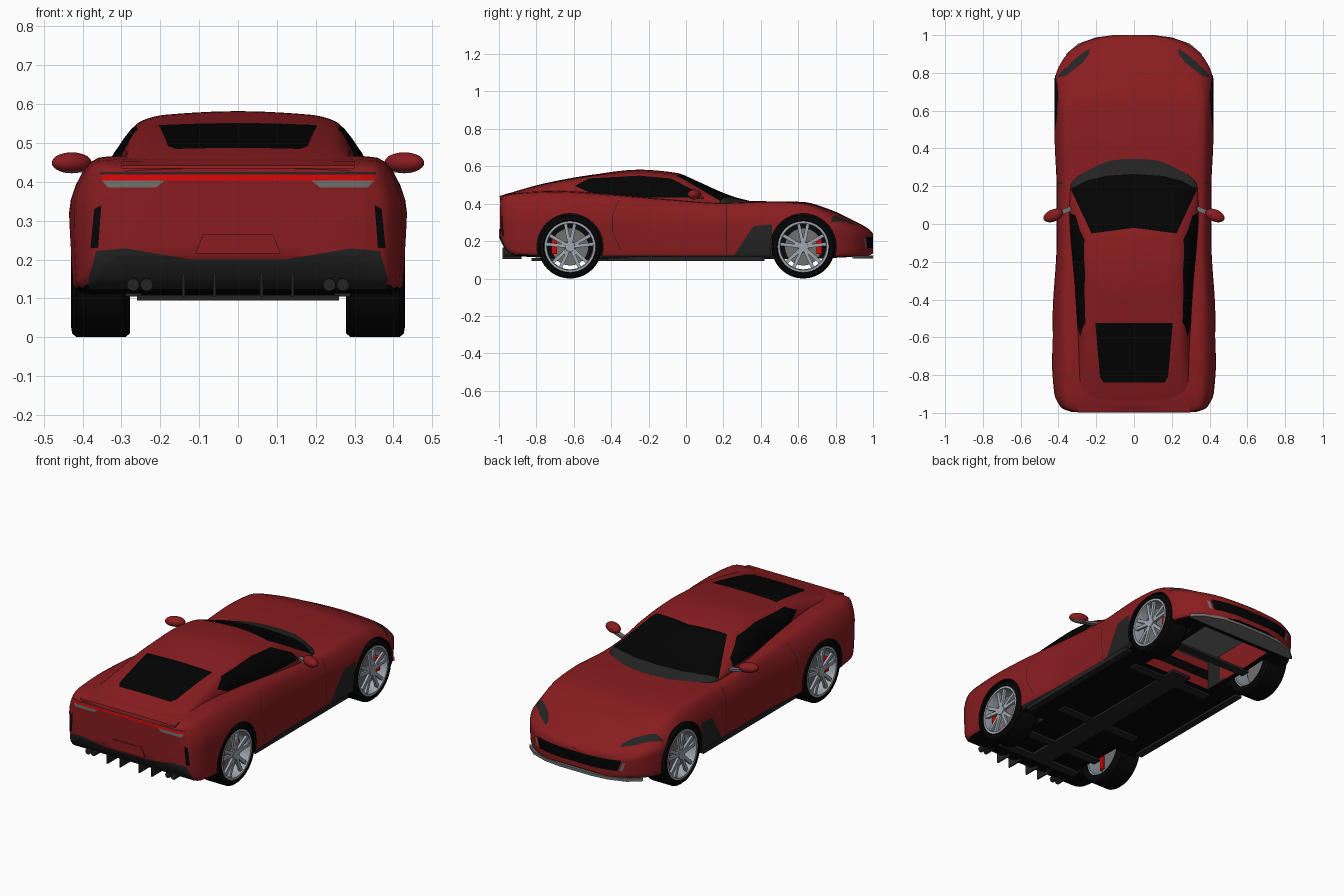
import bpy, bmesh, math
from mathutils import Vector, Matrix

cube = bpy.data.objects.get("Cube")
if cube:
    bpy.data.objects.remove(cube, do_unlink=True)
MATS = []
def material(name, *rgb):
    m = bpy.data.materials.new(name)
    m.use_nodes = True
    m.diffuse_color = (*rgb, 1)
    m.node_tree.nodes["Principled BSDF"].inputs["Base Color"].default_value = (*rgb, 1)
    MATS.append(m)
    return len(MATS) - 1
RED = material("body red", .25, .012, .014)
GLASS = material("black glass", .0008, .0008, .0008)
RUBBER = material("tyre black", .002, .002, .002)
TRIM = material("dark grey trim", .017, .017, .017)
SILVER = material("wheel silver", .35, .39, .44)
LAMP = material("lamp grey", .16, .16, .16)
TAIL = material("tail light red", .68, .002, .002)

def finish(bm, name, mat=None):
    """Make a smooth-shaded object; without mat, faces keep their own colour index."""
    me = bpy.data.meshes.new(name)
    bm.to_mesh(me)
    bm.free()
    for m in MATS if mat is None else [MATS[mat]]:
        me.materials.append(m)
    ob = bpy.data.objects.new(name, me)
    bpy.context.collection.objects.link(ob)
    bpy.ops.object.select_all(action='DESELECT')
    ob.select_set(True)
    bpy.context.view_layer.objects.active = ob
    bpy.ops.object.shade_smooth_by_angle(angle=math.radians(35))
    return ob

def curve_at(ts, rows, t):
    """Smooth interpolation of rows that never overshoots."""
    k = max(0, min(len(ts) - 2, sum(a <= t for a in ts) - 1))
    def slope(i, c):
        return (rows[i + 1][c] - rows[i][c]) / (ts[i + 1] - ts[i])
    def tangent(i, c):
        if i in (0, len(ts) - 1):
            return slope(min(i, len(ts) - 2), c)
        a, b = slope(i - 1, c), slope(i, c)
        return 2 * a * b / (a + b) if a * b > 0 else 0
    h = ts[k + 1] - ts[k]
    u = (t - ts[k]) / h
    return [(1 + 2 * u) * (1 - u) ** 2 * rows[k][c] + u * (1 - u) ** 2 * h * tangent(k, c)
            + u * u * (3 - 2 * u) * rows[k + 1][c] - u * u * (1 - u) * h * tangent(k + 1, c)
            for c in range(len(rows[0]))]

def skin(bm, rings, caps=True):
    vs = [[bm.verts.new(p) for p in r] for r in rings]
    for a, b in zip(vs, vs[1:]):
        for i in range(len(a)):
            bm.faces.new((a[i - 1], a[i], b[i], b[i - 1]))
    if caps:
        bm.faces.new(vs[0])
        bm.faces.new(vs[-1])
    bmesh.ops.recalc_face_normals(bm, faces=bm.faces[:])

def loft(keys, section, count=64, per=5):
    """Loft half sections, mirrored about x = 0, along y."""
    ys, rows, rings = [k[0] for k in keys], [k[1:] for k in keys], []
    mid, half = (ys[0] + ys[-1]) / 2, (ys[-1] - ys[0]) / 2
    for j in range(count + 1):
        y = mid + half * math.sin(math.pi * (j / count - .5))
        pts = section(*curve_at(ys, rows, y))
        pts += [(-x, z) for x, z in pts[-2::-1]]
        ts = [0]
        for a, b in zip(pts, pts[1:]):
            ts.append(ts[-1] + math.dist(a, b))
        flat = [curve_at(ts, pts, a + (b - a) * s / per) for a, b in zip(ts, ts[1:]) for s in range(per)]
        rings.append([(x, y, z) for x, z in flat])
    bm = bmesh.new()
    skin(bm, rings)
    return bm

def paint(bm, axis, poly, mat, facing, sides=(1,)):
    """Cut a convex outline, projected along an axis, into the skin and colour its inside."""
    ax = [i for i in range(3) if i != axis]
    for s in sides:
        pts = [Vector((s * a, b)) for a, b in poly]
        mid = sum(pts, Vector((0, 0))) / len(pts)
        span = [(min(p[i] for p in pts), max(p[i] for p in pts)) for i in (0, 1)]
        planes = []
        for p, q in zip(pts, pts[1:] + pts[:1]):
            n = (q - p).orthogonal().normalized()
            n = -n if n.dot(mid - p) > 0 else n
            co, no = Vector(), Vector()
            for i in (0, 1):
                co[ax[i]], no[ax[i]] = p[i], n[i]
            planes.append((co, no))
        for co, no in planes:
            bm.normal_update()
            faces = [f for f in bm.faces if facing(f) and all(
                min(v.co[a] for v in f.verts) < hi and max(v.co[a] for v in f.verts) > lo
                for a, (lo, hi) in zip(ax, span))]
            geom = faces + list({e for f in faces for e in f.edges}) + list({v for f in faces for v in f.verts})
            bmesh.ops.bisect_plane(bm, geom=geom, dist=1e-5, plane_co=co, plane_no=no)
        bm.normal_update()
        for f in bm.faces:
            c = f.calc_center_median()
            if facing(f) and all((c - co).dot(no) < 1e-5 for co, no in planes):
                f.material_index = mat

def prism(bm, poly, axis, lo, hi):
    skin(bm, [[(*p[:axis], d, *p[axis:]) for p in poly] for d in (lo, hi)])
def mirrored(half):
    return half + [(-a, b) for a, b in half[::-1]]
def box(bm, loc, size, rot=Matrix()):
    bmesh.ops.create_cube(bm, size=1, matrix=Matrix.Translation(loc) @ rot @ Matrix.Diagonal((*size, 1)))
def lathe(bm, profile, centre, steps=40, closed=True):
    """Spin (x, radius) points about an axis along x."""
    turns = [2 * math.pi * i / steps for i in range(steps)]
    rings = [[Vector(centre) + Vector((x, r * math.cos(t), r * math.sin(t))) for t in turns] for x, r in profile]
    skin(bm, rings + rings[:1] if closed else rings, caps=not closed)
    bmesh.ops.remove_doubles(bm, verts=bm.verts[:], dist=1e-6)
    bmesh.ops.recalc_face_normals(bm, faces=bm.faces[:])

side = lambda f: abs(f.normal.x) > .3
up = lambda f: f.normal.z > .12
rear = lambda f: f.normal.y < -.2
nose = lambda f: f.normal.y > .15
BOTH = (1, -1)
WHEEL_Y, WHEEL_Z, ARCH = (-.62, .627), .17, .177

# Lower body: y, half width, its height, shoulder x, shoulder z, centre z, bottom z
body_keys = [
    (-.995, .33, .33, .305, .425, .436, .21), (-.978, .378, .33, .345, .437, .447, .175),
    (-.945, .403, .33, .355, .447, .457, .135), (-.9, .422, .33, .36, .453, .464, .12),
    (-.7, .435, .32, .36, .462, .475, .11), (-.45, .43, .31, .365, .448, .462, .105),
    (-.1, .41, .29, .36, .42, .43, .105), (.2, .41, .29, .36, .40, .414, .105),
    (.45, .42, .29, .36, .41, .413, .105), (.62, .42, .29, .36, .40, .41, .105),
    (.78, .415, .27, .34, .345, .365, .11), (.88, .37, .25, .30, .295, .318, .115),
    (.95, .29, .22, .24, .265, .282, .12), (.985, .2, .2, .165, .245, .258, .125),
    (1, .11, .185, .08, .225, .24, .135)]
shell = finish(loft(body_keys, lambda w, zw, sx, sz, cz, zb: [
    (0, zb), (w * .92, zb), (w * .985, zb + .025), (w, zw), (sx, sz),
    (sx * .55, sz + .75 * (cz - sz)), (0, cz)]), "body_shell", RED)
# Wheel arches and engine bay opening
bm = bmesh.new()
for s in BOTH:
    for y in WHEEL_Y:
        lathe(bm, [(-.17, ARCH), (.17, ARCH)], (s * .42, y, WHEEL_Z), 64, closed=False)
box(bm, (0, .61, .16), (.44, .5, .22))
cutter = finish(bm, "arch_cutter", RED)
cutter.hide_render = True
mod = shell.modifiers.new("arches", 'BOOLEAN')
mod.object, mod.operation, mod.solver = cutter, 'DIFFERENCE', 'EXACT'
bpy.context.view_layer.objects.active = shell
bpy.ops.object.modifier_apply(modifier=mod.name)
bm = bmesh.new()
bm.from_mesh(shell.data)
for ob in (cutter, shell):
    bpy.data.objects.remove(ob, do_unlink=True)
bm.normal_update()
for f in bm.faces:
    c = f.calc_center_median()
    in_arch = any(math.hypot(c.y - y, c.z - WHEEL_Z) < ARCH + .001 for y in WHEEL_Y) and abs(c.x) > .24
    arch = in_arch and (abs(f.normal.x) < .2 or abs(c.x) < .26)
    floor = f.normal.z < -.7 and c.z < .16
    bay_top = f.normal.z < -.9 and c.z > .25
    f.material_index = RUBBER if arch or floor else LAMP if bay_top else RED
# Side vents, sills and door seams
paint(bm, 0, [(.24, .1), (.36, .28), (.46, .29), (.46, .1)], TRIM, side)
paint(bm, 0, [(-.5, .1), (-.5, .122), (.5, .122), (.5, .1)], TRIM, side)
seam = [(-.36, .42), (-.395, .34), (-.395, .25), (-.35, .15)]
for (y0, z0), (y1, z1) in list(zip(seam, seam[1:])) + [((.215, .39), (.215, .125))]:
    paint(bm, 0, [(y0, z0), (y1, z1), (y1 + .004, z1), (y0 + .004, z0)], TRIM, side)
# Headlights, grille and nose ducts
paint(bm, 2, [(.405, .775), (.39, .80), (.30, .885), (.235, .93), (.235, .905), (.27, .855), (.36, .785)],
      TRIM, up, BOTH)
paint(bm, 1, mirrored([(.265, .222), (.245, .162)]), GLASS, nose)
paint(bm, 1, [(.272, .21), (.285, .21), (.27, .165), (.256, .165)], LAMP, nose, BOTH)
# Tail light bar, lamps, corner vents and diffuser
paint(bm, 1, mirrored([(.355, .419), (.355, .425)]), TRIM, rear)
paint(bm, 1, mirrored([(.35, .404), (.35, .419)]), TAIL, rear)
paint(bm, 1, [(.19, .403), (.35, .403), (.335, .386), (.21, .386)], LAMP, rear, BOTH)
paint(bm, 1, [(.352, .34), (.37, .33), (.38, .23), (.36, .23)], RUBBER, rear, BOTH)
paint(bm, 1, mirrored([(.12, .1), (.12, .2)]), TRIM, rear)
paint(bm, 1, [(.12, .1), (.12, .2), (.29, .229), (.365, .222), (.385, .15), (.38, .1)], TRIM, rear, BOTH)
finish(bm, "body")

# Cabin: y, base half width, base z, roof edge x, roof edge z, centre z
cabin_keys = [
    (-.985, .28, .41, .23, .43, .442), (-.9, .29, .445, .245, .46, .47),
    (-.75, .292, .46, .25, .498, .51), (-.5, .303, .45, .254, .539, .555),
    (-.25, .32, .43, .257, .552, .582), (-.05, .337, .425, .264, .53, .565),
    (.05, .342, .42, .287, .485, .525), (.2, .335, .405, .31, .425, .458),
    (.28, .27, .40, .25, .41, .43), (.345, .19, .39, .16, .402, .414)]
bm = loft(cabin_keys, lambda bw, bz, ew, ez, tz: [
    (0, .37), (bw, .37), (bw, bz), (ew, ez), (ew * .72, ez + .7 * (tz - ez)), (0, tz)])
# Cowl, windscreen, rear window and side windows
paint(bm, 2, [(0, .36), (.37, .36), (.37, .2), (.335, .18), (0, .2)], TRIM, up, BOTH)
paint(bm, 2, [(0, .265), (.15, .255), (.25, .23), (.335, .185), (.225, -.05), (0, -.02)], GLASS, up, BOTH)
paint(bm, 2, mirrored([(.205, -.525), (.18, -.81), (.16, -.84)]), GLASS, up)
paint(bm, 0, [(.06, .432), (-.25, .432), (-.515, .46), (-.595, .495), (-.52, .535),
              (-.25, .55), (-.08, .535), (.045, .47)], GLASS, side)
finish(bm, "cabin")

# Tail lip, plate panel, diffuser fins and splitter
for name, mat, outline, axis, lo, hi in (
        ("tail_lip", RED, [(-.95, .453), (-.996, .442), (-.999, .435), (-.95, .43)], 0, -.30, .30),
        ("plate_panel", RED, mirrored([(.11, .215), (.09, .265)]), 1, -.999, -.992),
        ("front_splitter", LAMP, mirrored([(.35, .89), (.36, .9), (.295, .955), (.2, .988), (.1, 1)]),
         2, .108, .124)):
    bm = bmesh.new()
    prism(bm, outline, axis, lo, hi)
    finish(bm, name, mat)
bm = bmesh.new()
for x in (-.14, -.06, .06, .14):
    box(bm, (x, -.93, .135), (.008, .1, .06))
finish(bm, "diffuser_fins", TRIM)
# Underbody tunnel, cross beams and sills
bm = bmesh.new()
box(bm, (0, -.2, .102), (.12, 1.2, .016))
for y in (-.8, -.62, -.3, .3, .627):
    box(bm, (0, y, .102), (.52, .05, .014))
for s in BOTH:
    box(bm, (s * .385, 0, .105), (.04, .84, .025))
finish(bm, "underbody_frame", TRIM)

for s, label in ((1, "left"), (-1, "right")):
    # Exhausts and door mirrors
    bm = bmesh.new()
    for x in (.235, .27):
        bmesh.ops.create_cone(bm, cap_ends=True, segments=20, radius1=.016, radius2=.016, depth=.08,
                              matrix=Matrix.Translation((s * x, -.93, .135)) @ Matrix.Rotation(math.pi / 2, 4, 'X'))
    finish(bm, label + "_exhaust", TRIM)
    tilt = Matrix.Rotation(-s * .4, 4, 'Z')
    bm = bmesh.new()
    bmesh.ops.create_uvsphere(bm, u_segments=24, v_segments=14, radius=1, matrix=Matrix.Translation(
        (s * .428, .045, .449)) @ tilt @ Matrix.Diagonal((.054, .032, .027, 1)))
    for f in bm.faces:
        f.material_index = LAMP if f.calc_center_median().z < .43 else RED
    finish(bm, label + "_mirror")
    bm = bmesh.new()
    box(bm, (s * .375, .065, .43), (.09, .026, .012), tilt)
    finish(bm, label + "_mirror_stalk", LAMP)
    # Wheels
    for y, end, out in ((WHEEL_Y[0], "rear", .43), (WHEEL_Y[1], "front", .42)):
        c = Vector((s * out, y, WHEEL_Z))
        tyre, rim, disc, caliper = (bmesh.new() for _ in range(4))
        lathe(tyre, [(-s * a, r) for a, r in ((.01, .134), (0, .142), (.003, .16), (.014, .17),
                                              (.13, .17), (.142, .16), (.142, .13))], c)
        lathe(rim, [(-s * a, r) for a, r in ((.002, .137), (.002, .125), (.02, .121), (.13, .121), (.13, .134))], c)
        for k in range(10):
            turn = Matrix.Rotation(2 * math.pi * (k // 2) / 5 + (.2 if k % 2 else -.2), 4, 'X')
            box(rim, c + turn @ Vector((-s * .016, 0, .073)), (.014, .018, .105), turn)
        lathe(rim, [(-s * .03, .03), (-s * .006, .026)], c, 20, closed=False)
        lathe(disc, [(-s * .06, .1), (-s * .05, .1)], c, closed=False)
        box(caliper, c + Vector((-s * .05, .085 if end == "front" else -.085, 0)), (.036, .028, .08))
        for part, name, mat in ((tyre, "tyre", RUBBER), (rim, "rim", SILVER),
                                (disc, "brake_disc", LAMP), (caliper, "brake_caliper", TAIL)):
            finish(part, f"{end}_{label}_{name}", mat)
